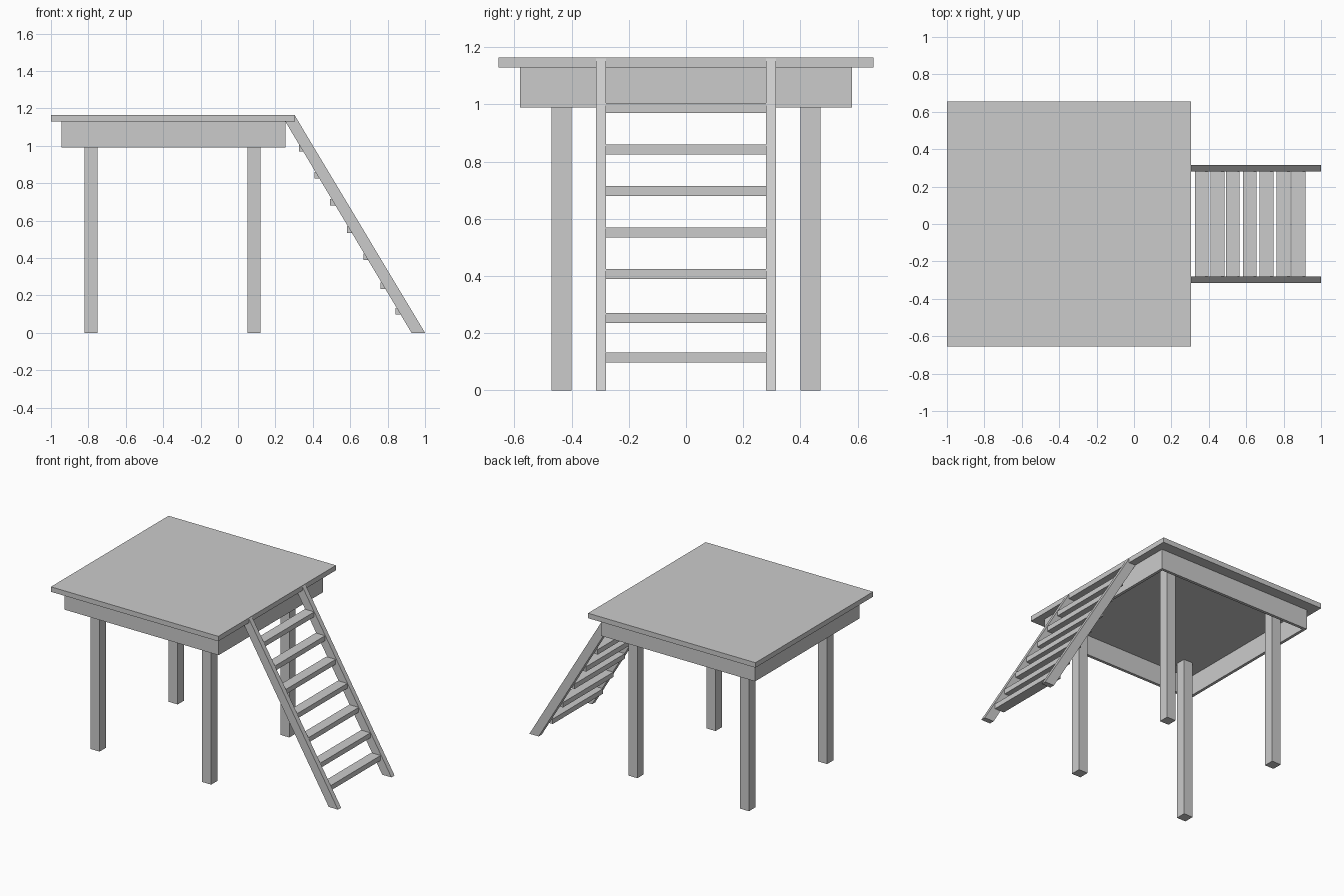
import bpy, bmesh

if "Cube" in bpy.data.objects:
    bpy.data.objects.remove(bpy.data.objects["Cube"])


def prism(name, profile, y0, y1):
    """Extrude an x-z outline from y0 to y1."""
    bm = bmesh.new()
    face = bm.faces.new([bm.verts.new((x, y0, z)) for x, z in profile])
    ext = bmesh.ops.extrude_face_region(bm, geom=[face])
    moved = [v for v in ext["geom"] if isinstance(v, bmesh.types.BMVert)]
    bmesh.ops.translate(bm, verts=moved, vec=(0, y1 - y0, 0))
    bmesh.ops.recalc_face_normals(bm, faces=bm.faces)
    mesh = bpy.data.meshes.new(name)
    bm.to_mesh(mesh)
    bm.free()
    obj = bpy.data.objects.new(name, mesh)
    bpy.context.collection.objects.link(obj)
    return obj


def box(name, x0, x1, y0, y1, z0, z1):
    return prism(name, [(x0, z0), (x1, z0), (x1, z1), (x0, z1)], y0, y1)


TOP = 1.13      # underside of the deck
T = 0.02        # apron board thickness

# Deck
box("deck", -1, 0.305, -0.655, 0.655, TOP, 1.165)

# Open apron frame under the deck
box("apron_left", -0.945, -0.945 + T, -0.58 + T, 0.58 - T, 0.99, TOP)
box("apron_right", 0.255 - T, 0.255, -0.58 + T, 0.58 - T, 0.99, TOP)
box("apron_front", -0.945, 0.255, -0.58, -0.58 + T, 0.99, TOP)
box("apron_back", -0.945, 0.255, 0.58 - T, 0.58, 0.99, TOP)

# Legs, running up inside the apron
for side, x in (("left", -0.82), ("right", 0.05)):
    box(f"front_{side}_leg", x, x + 0.07, -0.47, -0.40, 0, TOP)
    box(f"back_{side}_leg", x, x + 0.07, 0.40, 0.47, 0, TOP)

# Ladder rails, leaning against the deck edge
rail = [(0.253, TOP), (0.305, TOP), (0.305, 1.16), (1.0, 0), (0.928, 0)]
prism("ladder_rail_front", rail, -0.315, -0.28)
prism("ladder_rail_back", rail, 0.28, 0.315)

# Ladder treads: left edge and underside height
treads = [(0.325, 0.97), (0.41, 0.825), (0.492, 0.68), (0.583, 0.535),
          (0.672, 0.39), (0.763, 0.235), (0.843, 0.097)]
for i, (x, z) in enumerate(treads):
    box(f"ladder_tread_{i + 1}", x, x + 0.073, -0.28, 0.28, z, z + 0.035)
